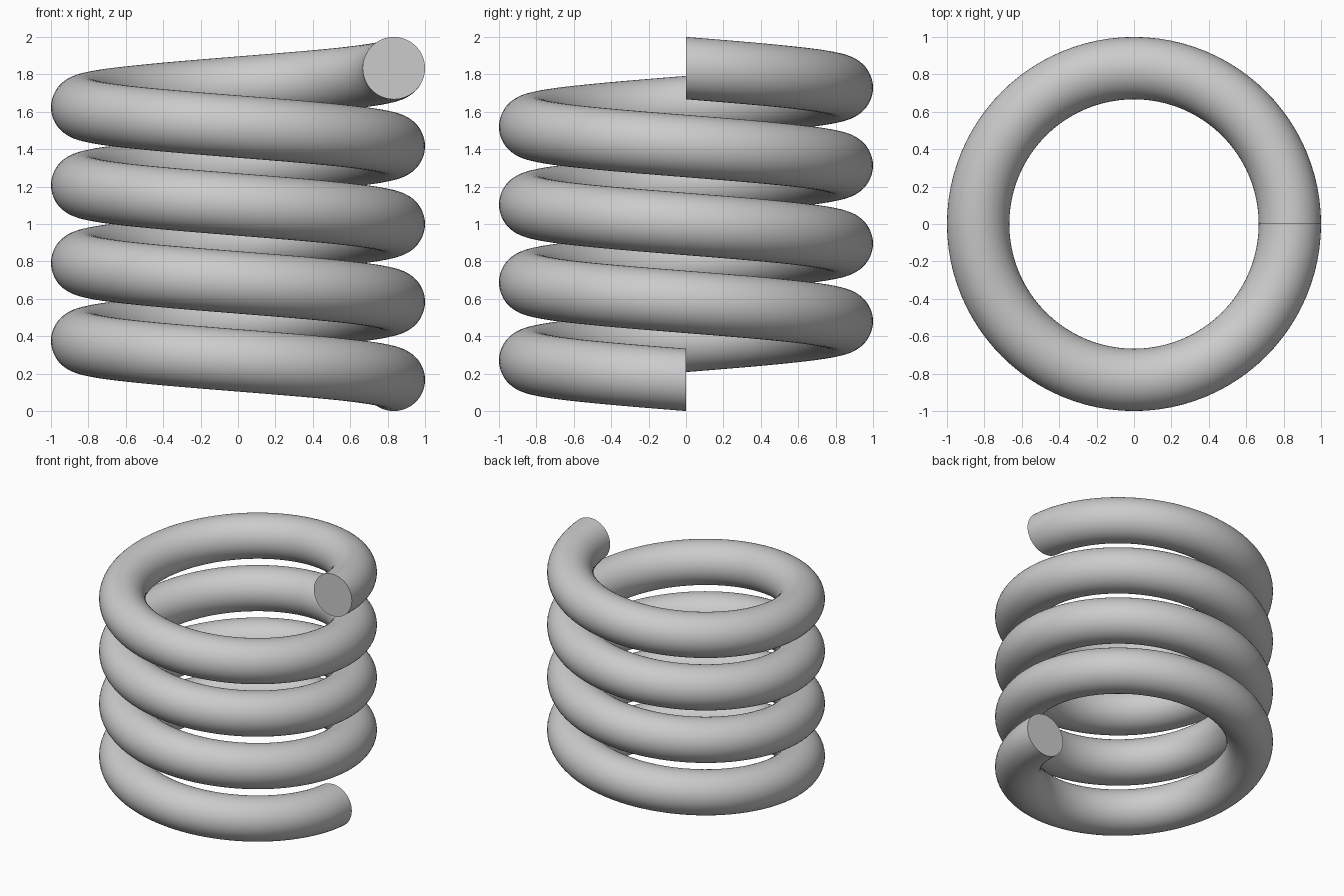
import bpy, bmesh
from math import sin, cos, tau

if "Cube" in bpy.data.objects:
    bpy.data.objects.remove(bpy.data.objects["Cube"])

COIL_R, WIRE_R = 5 / 6, 1 / 6      # centre-line radius, wire radius
TURNS, STEPS, SIDES = 4, 96, 48    # turns, steps per turn, wire sides
Z0, PITCH = 1 / 6, 5 / 12          # start height, rise per turn

bm = bmesh.new()

# Upright circular sections screwed clockwise (seen from above) up the axis
rings = []
for i in range(TURNS * STEPS + 1):
    t = i / STEPS
    ring = []
    for k in range(SIDES):
        a = tau * k / SIDES
        r = COIL_R + WIRE_R * cos(a)
        z = Z0 + PITCH * t + WIRE_R * sin(a)
        ring.append(bm.verts.new((r * cos(tau * t), -r * sin(tau * t), z)))
    rings.append(ring)

# Wire skin
for lo, hi in zip(rings, rings[1:]):
    for k in range(SIDES):
        n = (k + 1) % SIDES
        bm.faces.new((lo[k], lo[n], hi[n], hi[k]))

# Flat end caps
bm.faces.new(rings[0])
bm.faces.new(rings[-1])
bmesh.ops.recalc_face_normals(bm, faces=bm.faces)

mesh = bpy.data.meshes.new("coil_spring")
bm.to_mesh(mesh)
bm.free()
spring = bpy.data.objects.new("coil_spring", mesh)
bpy.context.collection.objects.link(spring)
bpy.context.view_layer.objects.active = spring
spring.select_set(True)
bpy.ops.object.shade_smooth_by_angle()
